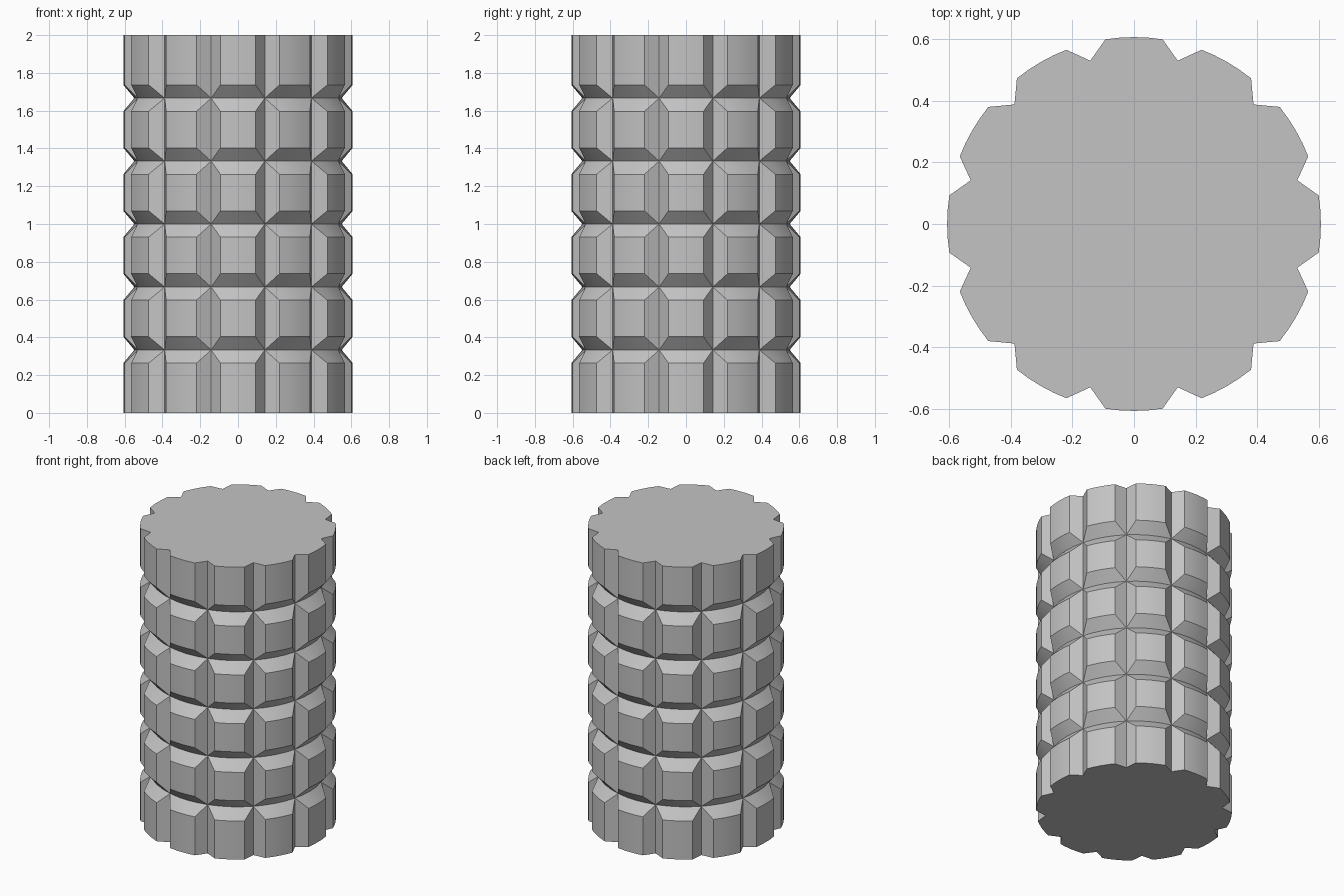
import bpy, bmesh
from math import radians, sin, cos

cube = bpy.data.objects.get("Cube")
if cube:
    bpy.data.objects.remove(cube, do_unlink=True)

LOBES, SEGS, TIERS = 12, 4, 6
HEIGHT, OUTER, INNER = 2.0, 0.607, 0.549
HALF_LOBE, HALF_PITCH = radians(8.8), radians(15)
BEVEL = 0.07


def ring(bm, z, grooved):
    """One row of the column: raised lobes, or the bottom of a ring groove."""
    radius, half = (INNER, HALF_PITCH) if grooved else (OUTER, HALF_LOBE)
    verts = []
    for lobe in range(LOBES):
        middle = 2 * HALF_PITCH * lobe
        points = [(radius, middle + half * (2 * i / SEGS - 1)) for i in range(SEGS + 1)]
        points.append((INNER, middle + HALF_PITCH))
        verts += [bm.verts.new((r * cos(a), r * sin(a), z)) for r, a in points]
    return verts


# Rows from the base to the top, with a V groove between tiers
rows = [(0, False)]
for tier in range(1, TIERS):
    z = HEIGHT * tier / TIERS
    rows += [(z - BEVEL, False), (z, True), (z + BEVEL, False)]
rows.append((HEIGHT, False))

bm = bmesh.new()
rings = [ring(bm, z, grooved) for z, grooved in rows]

# Walls between neighbouring rows
for low, high in zip(rings, rings[1:]):
    for i in range(len(low)):
        j = (i + 1) % len(low)
        bm.faces.new((low[i], low[j], high[j], high[i]))

# Flat end caps
bm.faces.new(rings[0][::-1])
bm.faces.new(rings[-1])

# Close the groove corners to points and merge the coplanar tile sides
bmesh.ops.remove_doubles(bm, verts=bm.verts[:], dist=0.0001)
bmesh.ops.dissolve_limit(bm, angle_limit=radians(0.3), verts=bm.verts[:], edges=bm.edges[:])
bmesh.ops.recalc_face_normals(bm, faces=bm.faces[:])

mesh = bpy.data.meshes.new("tiled_column")
bm.to_mesh(mesh)
bm.free()

# Plain grey material
grey = bpy.data.materials.new("light grey")
grey.use_nodes = True
colour = (0.55, 0.55, 0.55, 1)
grey.diffuse_color = colour
grey.node_tree.nodes["Principled BSDF"].inputs["Base Color"].default_value = colour
mesh.materials.append(grey)

column = bpy.data.objects.new("tiled_column", mesh)
bpy.context.collection.objects.link(column)
bpy.context.view_layer.objects.active = column
column.select_set(True)
bpy.ops.object.shade_smooth_by_angle(angle=radians(10))
